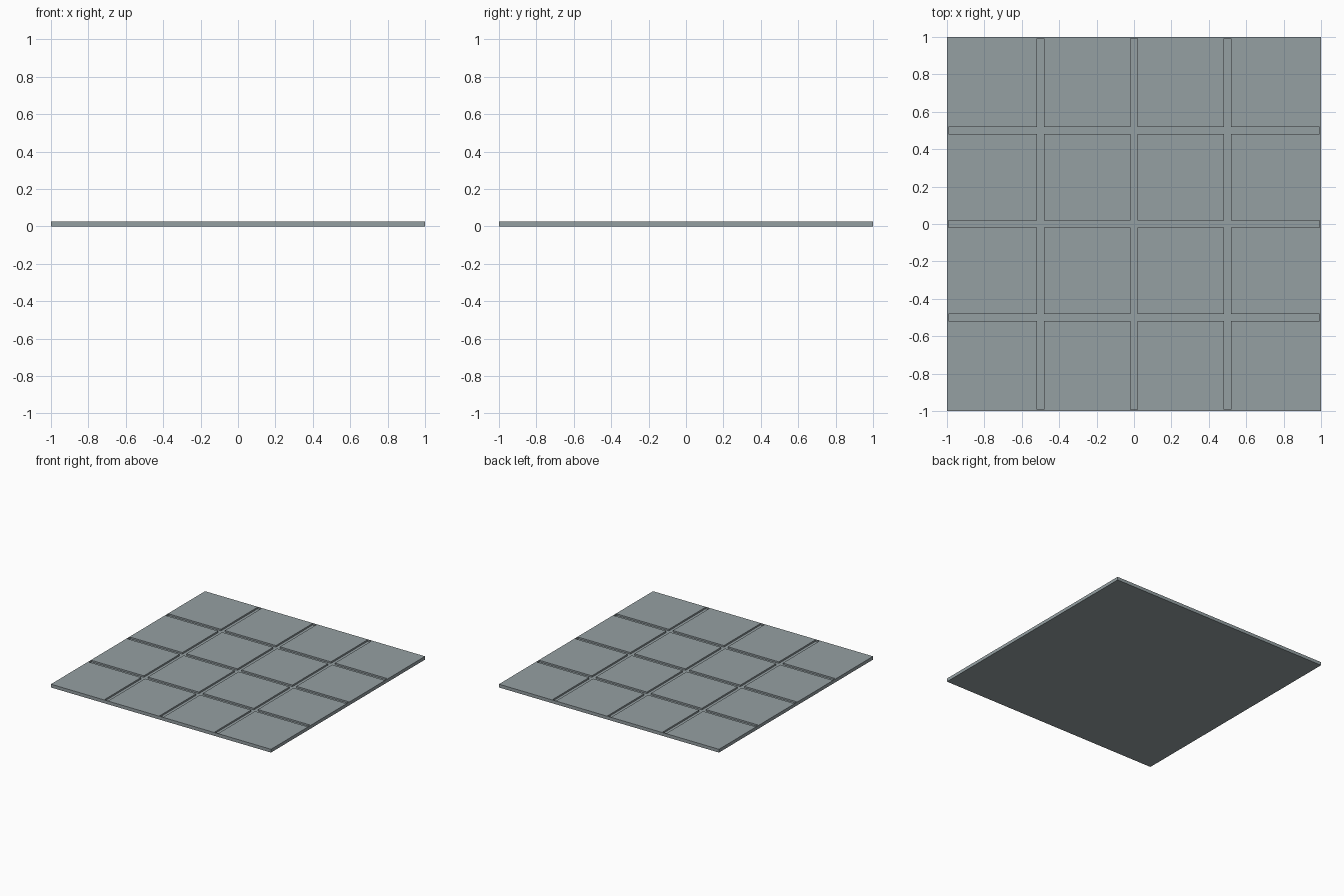
import bpy

if "Cube" in bpy.data.objects:
    bpy.data.objects.remove(bpy.data.objects["Cube"])

TOP = 0.027       # slab thickness
DEPTH = 0.013     # groove depth
WIDTH = 0.036     # groove width
LENGTH = 1.984    # grooves stop just short of the slab edge


def box(name, size, centre):
    bpy.ops.mesh.primitive_cube_add(size=1, location=centre)
    ob = bpy.context.object
    ob.name = name
    ob.scale = size
    bpy.ops.object.transform_apply(location=False, rotation=False, scale=True)
    return ob


# Floor slab
slab = box("floor_slab", (2, 2, TOP), (0, 0, TOP / 2))
mat = bpy.data.materials.new("dark_grey")
mat.diffuse_color = (0.30, 0.35, 0.365, 1)
mat.use_nodes = True
mat.node_tree.nodes["Principled BSDF"].inputs["Base Color"].default_value = mat.diffuse_color
slab.data.materials.append(mat)


def cut_groove(name, sx, sy, x, y):
    cutter = box(name, (sx, sy, 2 * DEPTH), (x, y, TOP))
    cutter.hide_render = True
    cutter.hide_set(True)
    mod = slab.modifiers.new(name, 'BOOLEAN')
    mod.operation = 'DIFFERENCE'
    mod.solver = 'EXACT'
    mod.object = cutter


# Grid of grooves dividing the slab into 4 x 4 panels
for i, p in enumerate((-0.5, 0.0, 0.5), 1):
    cut_groove(f"groove_cutter_across_{i}", LENGTH, WIDTH, 0, p)
    cut_groove(f"groove_cutter_along_{i}", WIDTH, LENGTH, p, 0)
